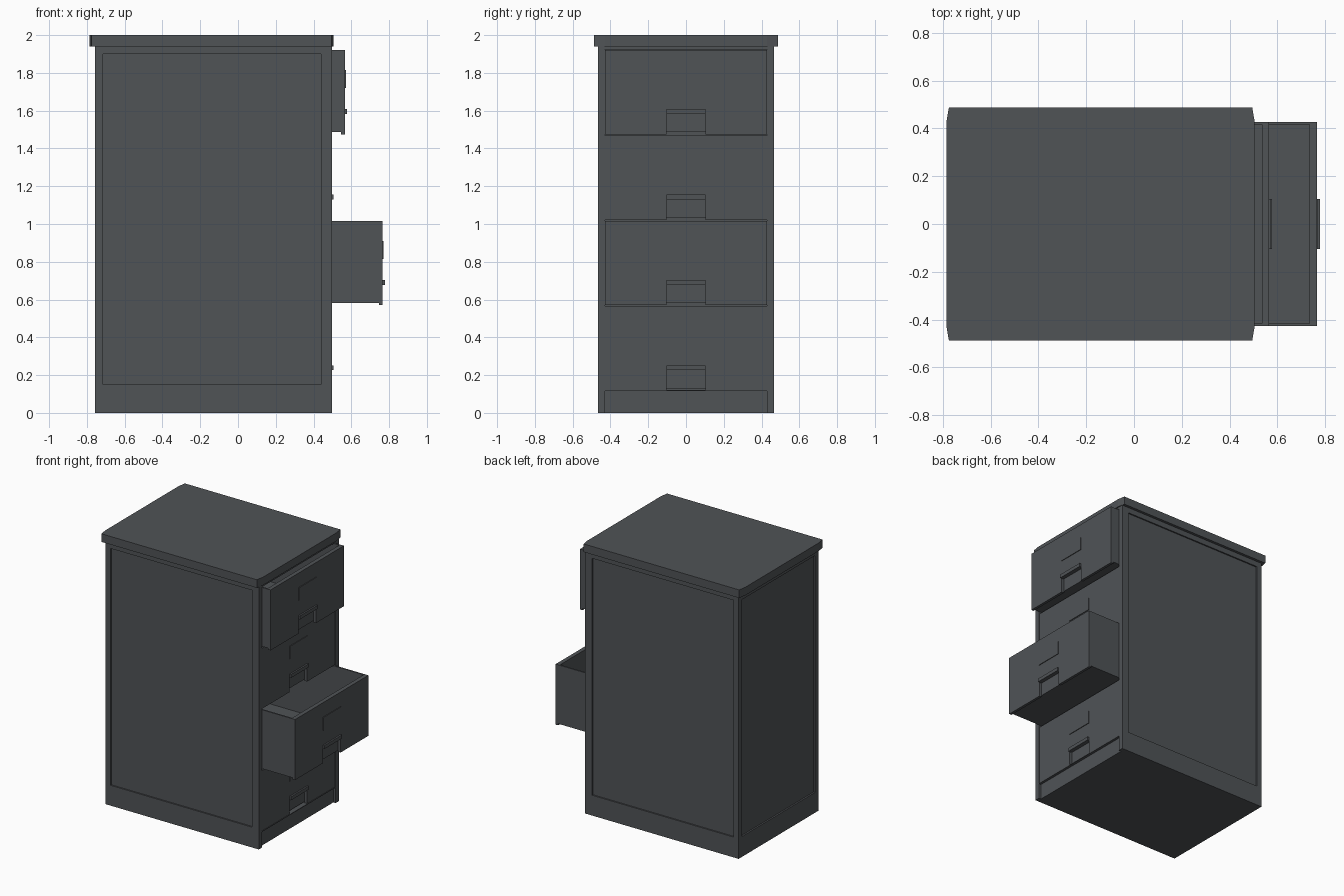
import bpy, bmesh
from mathutils import Matrix, Vector

if "Cube" in bpy.data.objects:
    bpy.data.objects.remove(bpy.data.objects["Cube"])

steel = bpy.data.materials.new("dark grey steel")
steel.diffuse_color = (0.08, 0.087, 0.094, 1)
steel.use_nodes = True
steel.node_tree.nodes["Principled BSDF"].inputs["Base Color"].default_value = steel.diffuse_color


def finish(bm, name):
    bmesh.ops.recalc_face_normals(bm, faces=bm.faces)
    mesh = bpy.data.meshes.new(name)
    bm.to_mesh(mesh)
    bm.free()
    mesh.materials.append(steel)
    ob = bpy.data.objects.new(name, mesh)
    bpy.context.collection.objects.link(ob)
    return ob


def add_box(bm, x, y, z):
    size = Matrix.Diagonal((x[1] - x[0], y[1] - y[0], z[1] - z[0], 1))
    mid = Matrix.Translation((sum(x) / 2, sum(y) / 2, sum(z) / 2))
    bmesh.ops.create_cube(bm, size=1, matrix=mid @ size)


def boxes(name, *specs):
    bm = bmesh.new()
    for s in specs:
        add_box(bm, *s)
    return finish(bm, name)


def prism(name, points, offset):
    bm = bmesh.new()
    face = bm.faces.new([bm.verts.new(p) for p in points])
    new = bmesh.ops.extrude_face_region(bm, geom=[face])["geom"]
    bmesh.ops.translate(bm, vec=Vector(offset),
                        verts=[v for v in new if isinstance(v, bmesh.types.BMVert)])
    return finish(bm, name)


# Cabinet shell: drawer cavity, toe recess and sunken side and back panels
body = boxes("cabinet_body", ((-0.757, 0.497), (-0.467, 0.467), (0, 1.94)))
cutter = boxes(
    "body_cutter",
    ((-0.72, 0.6), (-0.43, 0.43), (0.12, 1.925)),
    ((0.478, 0.6), (-0.43, 0.43), (-0.05, 0.115)),
    ((-0.715, 0.44), (0.457, 0.6), (0.15, 1.9)),
    ((-0.715, 0.44), (-0.6, -0.457), (0.15, 1.9)),
    ((-0.9, -0.745), (-0.427, 0.427), (0.15, 1.9)),
)
cutter.hide_render = True
cutter.hide_viewport = True
cut = body.modifiers.new("panels", "BOOLEAN")
cut.operation = "DIFFERENCE"
cut.solver = "EXACT"
cut.object = cutter

# Overhanging lid with shallow clipped corners
half = [(-0.785, 0.43), (-0.775, 0.487), (0.495, 0.487), (0.505, 0.43)]
outline = half + [(x, -y) for x, y in reversed(half)]
prism("lid", [(x, y, 1.94) for x, y in outline], (0, 0, 0.06))


def drawer(number, face_x, base):
    tag = f"drawer_{number}"
    # Front panel with a finger notch in its lower edge
    h, w, n = base + 0.447, 0.428, 0.103
    shape = [(-w, base), (-n, base), (-n, base + 0.11), (n, base + 0.11),
             (n, base), (w, base), (w, h), (-w, h)]
    prism(tag + "_front", [(face_x, y, z) for y, z in shape], (-0.02, 0, 0))

    # Open tray behind the front
    bm = bmesh.new()
    add_box(bm, (face_x - 1.1, face_x - 0.02), (-w, w), (base + 0.012, h))
    bm.normal_update()
    top = max(bm.faces, key=lambda f: f.calc_center_median().z)
    bmesh.ops.inset_region(bm, faces=[top], thickness=0.015)
    well = bmesh.ops.extrude_discrete_faces(bm, faces=[top])["faces"][0]
    bmesh.ops.translate(bm, vec=(0, 0, -0.42), verts=well.verts)
    finish(bm, tag + "_tray")

    # Pull lip above the notch, and label plate
    boxes(tag + "_pull", ((face_x - 0.01, face_x + 0.012), (-0.104, 0.104),
                          (base + 0.108, base + 0.134)))
    boxes(tag + "_label_plate", ((face_x - 0.001, face_x + 0.005), (-0.104, 0.104),
                                 (base + 0.245, base + 0.34)))


# Four drawers from bottom to top, two of them pulled out
for i, face_x in enumerate((0.493, 0.766, 0.493, 0.566)):
    drawer(i + 1, face_x, 0.118 + i * 0.452)
